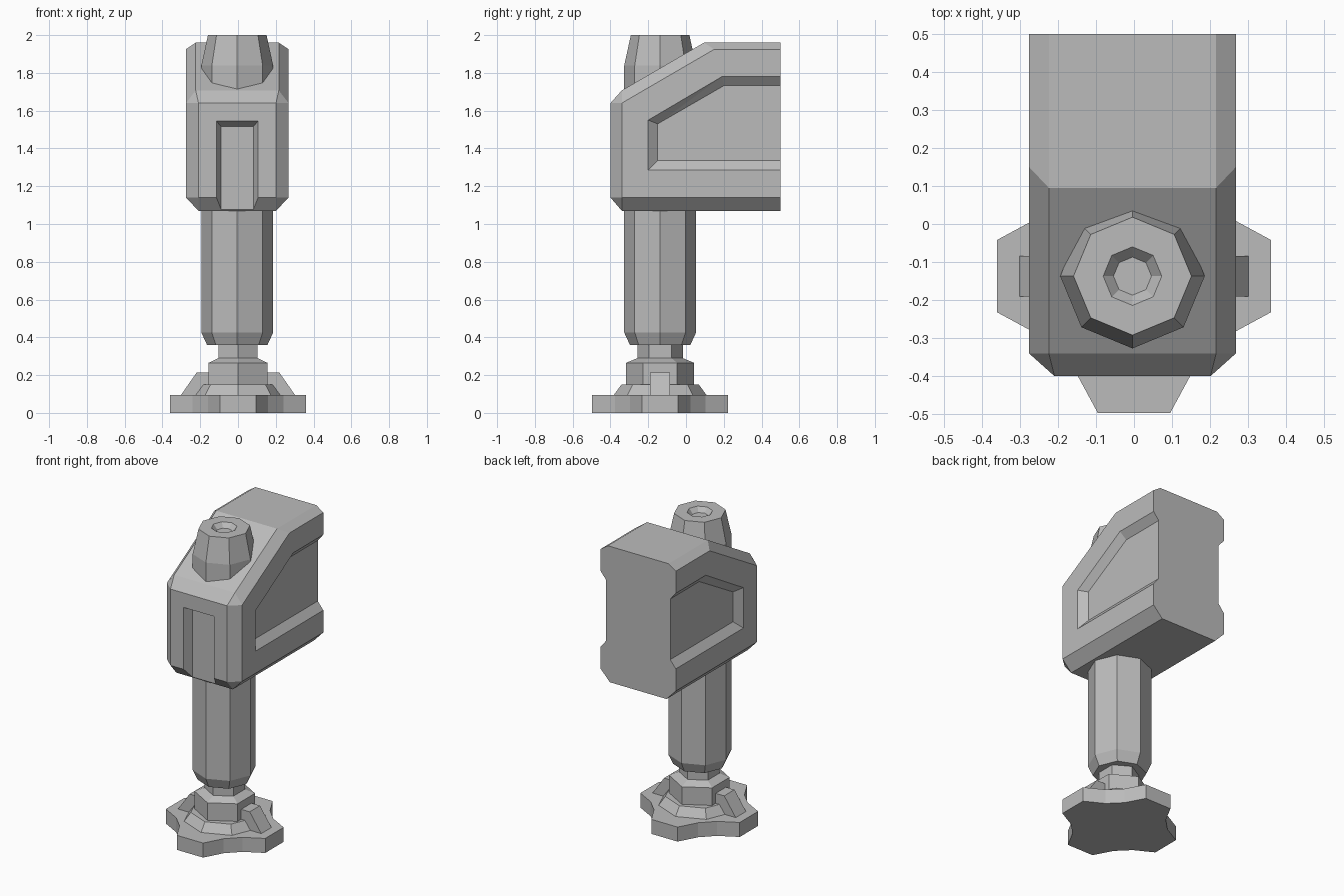
import bpy, bmesh, math

if "Cube" in bpy.data.objects:
    bpy.data.objects.remove(bpy.data.objects["Cube"], do_unlink=True)

AXIS_Y = -0.137   # centre line of the column and base

grey = bpy.data.materials.new("plain_grey")
grey.use_nodes = True
grey.diffuse_color = (0.5, 0.5, 0.5, 1)
grey.node_tree.nodes["Principled BSDF"].inputs["Base Color"].default_value = (0.5, 0.5, 0.5, 1)


def finish(name, bm):
    bmesh.ops.recalc_face_normals(bm, faces=bm.faces)
    mesh = bpy.data.meshes.new(name)
    bm.to_mesh(mesh)
    bm.free()
    mesh.materials.append(grey)
    obj = bpy.data.objects.new(name, mesh)
    bpy.context.collection.objects.link(obj)
    return obj


def hull(name, points):
    """Faceted convex solid around the points."""
    bm = bmesh.new()
    for p in points:
        bm.verts.new(p)
    out = bmesh.ops.convex_hull(bm, input=bm.verts)
    bmesh.ops.delete(bm, geom=list({v for v in out["geom_interior"] if isinstance(v, bmesh.types.BMVert)}), context='VERTS')
    bmesh.ops.dissolve_limit(bm, angle_limit=math.radians(1), verts=bm.verts, edges=bm.edges)
    return finish(name, bm)


def stack(name, rings):
    """Solid skinned through rings of equal point count, capped at both ends."""
    bm = bmesh.new()
    loops = [[bm.verts.new(p) for p in ring] for ring in rings]
    for a, b in zip(loops, loops[1:]):
        for i in range(len(a)):
            j = (i + 1) % len(a)
            bm.faces.new((a[i], a[j], b[j], b[i]))
    bm.faces.new(loops[0])
    bm.faces.new(loops[-1])
    return finish(name, bm)


def turned(name, profile, sides, phase=0.0, x=0.0):
    """Solid of revolution from (radius, height) pairs."""
    angles = [phase + math.tau * i / sides for i in range(sides)]
    return stack(name, [[(x + r * math.cos(a), AXIS_Y + r * math.sin(a), z) for a in angles]
                        for r, z in profile])


def cut(target, cutter):
    mod = target.modifiers.new("cut", 'BOOLEAN')
    mod.operation = 'DIFFERENCE'
    mod.solver = 'EXACT'
    mod.object = cutter
    bpy.context.view_layer.objects.active = target
    bpy.ops.object.modifier_apply(modifier=mod.name)
    bpy.data.objects.remove(cutter, do_unlink=True)


# Base plate with four flared lobes
corners = [(0.36, -0.095), (0.36, 0.095), (0.24, 0.16), (0.16, 0.24)]
outline = []
for k in range(4):
    c, s = math.cos(k * math.pi / 2), math.sin(k * math.pi / 2)
    outline += [(x * c - y * s, x * s + y * c + AXIS_Y) for x, y in corners]
stack("base_plate", [[(x, y, z) for x, y in outline] for z in (0, 0.095)])

# Stepped foot, hexagonal nut and neck
turned("base_step", [(0.245, 0.08), (0.245, 0.095), (0.205, 0.15)], 8)
turned("hex_nut", [(0.18, 0.12), (0.18, 0.265), (0.12, 0.29)], 6, math.pi / 2)
turned("neck", [(0.12, 0.27), (0.12, 0.38)], 6, math.pi / 2)

# Side ribs
for side, label in ((1, "left"), (-1, "right")):
    rib = [(0.10, 0.09), (0.305, 0.09), (0.218, 0.215), (0.10, 0.215)]
    hull(label + "_rib", [(side * x, AXIS_Y + w, z) for x, z in rib for w in (-0.053, 0.053)])

# Octagonal column, tapered at both ends, with a socket in its top
turned("column", [(0.16, 0.36), (0.19, 0.425), (0.19, 1.84), (0.155, 2.0),
                  (0.077, 2.0), (0.05, 1.97)], 8, x=-0.004)

# Housing: chamfered block with a sloping front top
side_profile = [(-0.34, 1.14), (-0.34, 1.64), (0.15, 1.925), (0.5, 1.925), (0.5, 1.14)]
rim = [(0.205, -0.34, 1.07), (0.205, -0.40, 1.14), (0.205, -0.40, 1.64), (0.22, -0.34, 1.707),
       (0.22, 0.095, 1.96), (0.22, 0.5, 1.96), (0.205, 0.5, 1.07)]
shell = rim + [(0.272, y, z) for y, z in side_profile]
housing = hull("housing", [(s * x - 0.004, y, z) for x, y, z in shell for s in (-1, 1)])

# Side recesses with sloped walls, open at the back
outer = [(-0.20, 1.285), (-0.20, 1.55), (0.19, 1.78), (0.6, 1.78), (0.6, 1.285)]
inner = [(-0.15, 1.335), (-0.15, 1.53), (0.20, 1.732), (0.6, 1.732), (0.6, 1.335)]
for s in (-1, 1):
    points = [(s * x - 0.004, y, z)
              for x, loop in ((0.232, inner), (0.272, outer), (0.35, outer)) for y, z in loop]
    cut(housing, hull("recess_cutter", points))

# Front slot with sloped walls, open at the bottom
points = [(s * x - 0.004, y, z) for s in (-1, 1)
          for x, y, top in ((0.085, -0.345, 1.515), (0.11, -0.40, 1.545), (0.11, -0.5, 1.545))
          for z in (1.0, top)]
cut(housing, hull("slot_cutter", points))
